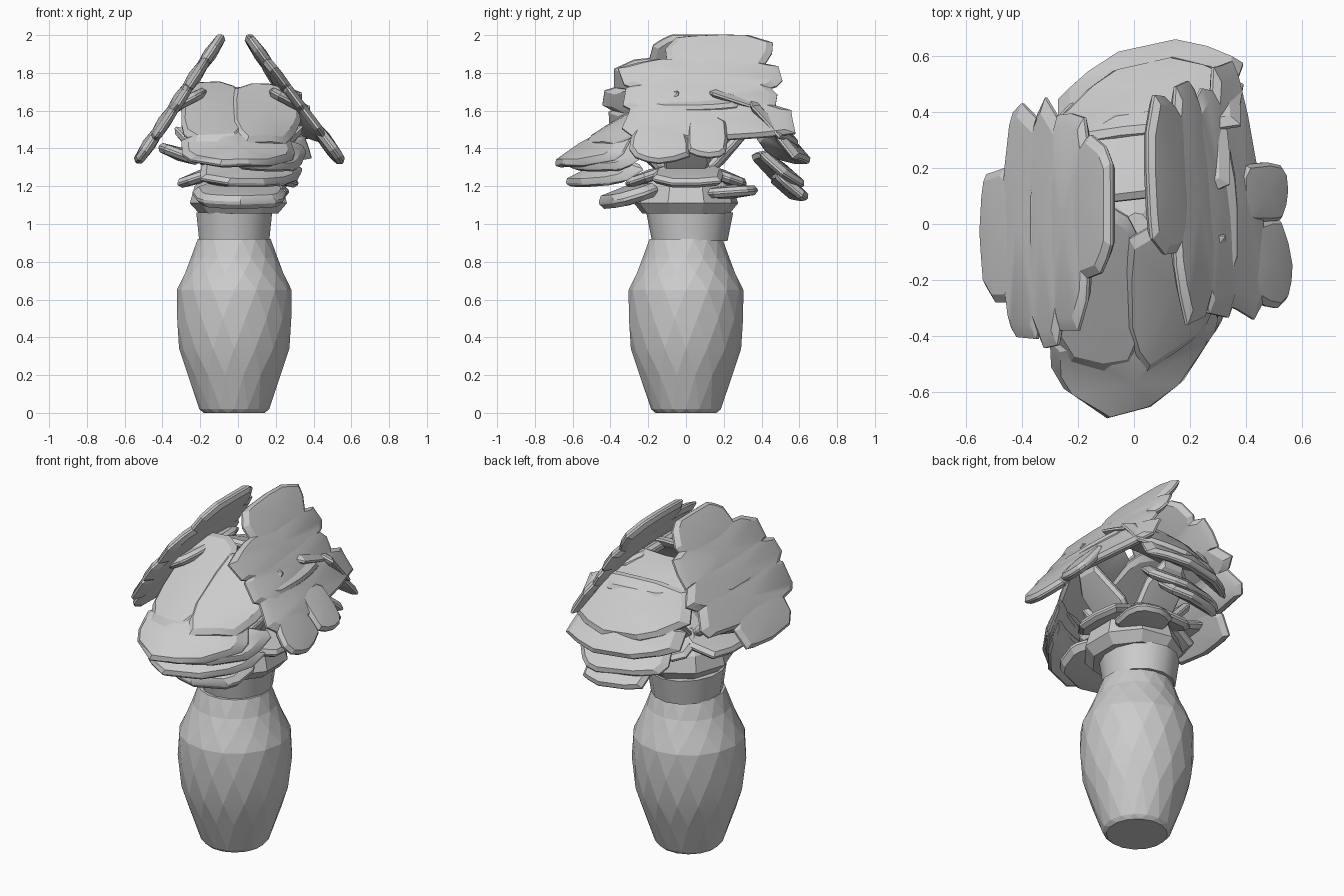
import bpy
import bmesh
import math
import random
from mathutils import Vector

random.seed(4)

cube = bpy.data.objects.get("Cube")
if cube:
    bpy.data.objects.remove(cube, do_unlink=True)

# One plain clay grey for everything
clay = bpy.data.materials.new("clay_grey")
clay.use_nodes = True
clay_colour = (0.6, 0.6, 0.6, 1)
clay.diffuse_color = clay_colour
clay.node_tree.nodes["Principled BSDF"].inputs["Base Color"].default_value = clay_colour


def finish(bm, name, smooth_angle):
    """Turn a bmesh into a named, shaded object."""
    bmesh.ops.recalc_face_normals(bm, faces=bm.faces)
    mesh = bpy.data.meshes.new(name)
    bm.to_mesh(mesh)
    bm.free()
    mesh.materials.append(clay)
    obj = bpy.data.objects.new(name, mesh)
    bpy.context.collection.objects.link(obj)
    bpy.ops.object.select_all(action="DESELECT")
    bpy.context.view_layer.objects.active = obj
    obj.select_set(True)
    bpy.ops.object.shade_smooth_by_angle(angle=math.radians(smooth_angle))


def bridge(bm, lower, upper):
    """Join two closed rings of equal length with triangles."""
    count = len(lower)
    for i in range(count):
        j = (i + 1) % count
        bm.faces.new((lower[i], lower[j], upper[i]))
        bm.faces.new((lower[j], upper[j], upper[i]))


def loft(name, sections, centre, sides, smooth_angle, twist=0):
    """Loft capped ellipses given as (z, radius x, radius y) around a centre."""
    bm = bmesh.new()
    rings = []
    for level, (z, rx, ry) in enumerate(sections):
        ring = []
        for i in range(sides):
            angle = math.tau * (i + 0.5 + twist * level) / sides
            ring.append(bm.verts.new((centre[0] + rx * math.cos(angle),
                                      centre[1] + ry * math.sin(angle), z)))
        rings.append(ring)
    for lower, upper in zip(rings, rings[1:]):
        bridge(bm, lower, upper)
    bm.faces.new(rings[0])
    bm.faces.new(rings[-1])
    finish(bm, name, smooth_angle)


def leaf(name, outward, span, top, bottom, yaw=0, curve=0, thickness=0.028, sides=13):
    """Thick, chipped leaf plate: span is sideways, top and bottom are (reach, height).

    Yaw turns the plate and curve wraps it around the vase axis.
    """
    outward = Vector(outward)
    lateral = Vector((abs(outward.y), abs(outward.x), 0))
    up = Vector((0, 0, 1))
    top, bottom = Vector(top), Vector(bottom)
    middle = (span[0] + span[1]) / 2
    half = (span[1] - span[0]) / 2
    slope = outward * (bottom.x - top.x) + up * (bottom.y - top.y)
    normal = slope.cross(lateral).normalized() * thickness

    def place(u, v):
        sideways = middle + half * u
        reach, height = top.lerp(bottom, (v + 1) / 2)
        reach *= 1 - yaw * sideways - curve * sideways ** 2
        return lateral * sideways + outward * reach + up * height

    # Rounded box outline with uneven, chipped corners
    outline = []
    for i in range(sides):
        angle = math.tau * (i + random.uniform(-0.3, 0.3)) / sides
        c, s = math.cos(angle), math.sin(angle)
        stretch = random.uniform(0.93, 1.09)
        u = math.copysign(abs(c) ** 0.8, c) * stretch
        v = math.copysign(abs(s) ** 0.6, s) * stretch
        outline.append((max(-1, min(1, u)), max(-1, min(1, v))))

    bm = bmesh.new()
    rings = []
    for scale, offset in ((0.88, -0.9), (1, -0.2), (1, 0.2), (0.88, 0.9)):
        rings.append([bm.verts.new(place(u * scale, v * scale) + normal * offset)
                      for u, v in outline])
    for lower, upper in zip(rings, rings[1:]):
        bridge(bm, lower, upper)

    # Slightly domed faces
    for ring, side in ((rings[0], -1.3), (rings[-1], 1.3)):
        hub = bm.verts.new(place(0, 0) + normal * side)
        for i in range(sides):
            bm.faces.new((ring[i - 1], ring[i], hub))
    finish(bm, name, 22)


# Vase body with a carved, faceted surface
body_profile = ((0, 0.165), (0.02, 0.185), (0.2, 0.25), (0.34, 0.292), (0.5, 0.308),
                (0.65, 0.304), (0.74, 0.265), (0.82, 0.23), (0.92, 0.197))
loft("vase_body", [(z, r, r) for z, r in body_profile], (-0.02, 0), 16, 9, twist=0.5)

# Neck flaring up to the rim
loft("vase_neck", [(0.91, 0.19, 0.2), (1.06, 0.206, 0.23)], (-0.02, 0.02), 14, 30)

# Leafy collar rising to the peak where the stems meet
loft("collar", [(1.055, 0.215, 0.235), (1.11, 0.265, 0.28), (1.2, 0.24, 0.25),
                (1.38, 0.04, 0.04)], (0.01, 0), 9, 15)
leaf("collar_front_lip", (0, -1, 0), (-0.24, 0.27), (0.16, 1.19), (0.46, 1.11),
     curve=3, thickness=0.04)
leaf("collar_back_lip", (0, 1, 0), (0, 0.27), (0.1, 1.16), (0.38, 1.18))

# Tall side fans: overlapping leaves stepping evenly down a slanted line
left, right, front, back = (1, 0, 0), (-1, 0, 0), (0, -1, 0), (0, 1, 0)
left_spans = ((-0.12, 0.46), (-0.36, 0.51), (-0.34, 0.51), (-0.34, 0.58), (-0.3, 0.02))
right_spans = ((-0.2, 0.32), (-0.38, 0.4), (-0.45, 0.45), (-0.41, 0.43), (-0.28, 0.2))
for side, outward, spans, peak, yaw in (("left", left, left_spans, 0.05, 0.2),
                                        ("right", right, right_spans, 0.08, 0)):
    start, end = Vector((peak, 2)), Vector((0.54, 1.32))
    for step, span in enumerate(spans):
        t = step * 0.175
        leaf(f"{side}_leaf_{step + 1}", outward, span,
             start.lerp(end, t), start.lerp(end, t + 0.3), yaw, 0.2)
    leaf(f"{side}_inner_leaf", outward, (-0.25, 0.3), (0.16, 1.71), (0.37, 1.6))
leaf("left_leaf_back", left, (0, 0.22), (0.37, 1.56), (0.54, 1.35))
leaf("right_lower_leaf", right, (-0.2, 0.12), (0.2, 1.33), (0.42, 1.41))

# Drooping front and back skirts: span, top, bottom
front_leaves = (
    ((-0.3, 0.04), (-0.07, 1.75), (0.52, 1.43)),
    ((-0.04, 0.33), (0, 1.74), (0.55, 1.42)),
    ((-0.3, 0.3), (0.42, 1.48), (0.68, 1.31)),
    ((-0.04, 0.36), (0.4, 1.43), (0.64, 1.29)),
    ((-0.2, 0.34), (0.4, 1.33), (0.63, 1.21)),
)
back_leaves = (
    ((-0.28, 0.34), (0.08, 1.71), (0.42, 1.6)),
    ((-0.28, 0.4), (0.32, 1.67), (0.57, 1.41)),
    ((-0.27, 0.4), (0.46, 1.5), (0.63, 1.32)),
    ((-0.2, 0.33), (0.38, 1.38), (0.6, 1.2)),
    ((-0.12, 0.26), (0.46, 1.27), (0.62, 1.13)),
)
for side, outward, leaves, yaw, curve in (("front", front, front_leaves, 0.45, 3.2),
                                          ("back", back, back_leaves, -0.49, 1.6)):
    for number, (span, top, bottom) in enumerate(leaves, 1):
        leaf(f"{side}_leaf_{number}", outward, span, top, bottom, yaw, curve)

# Broad stems rising from the collar, each with a low drooping leaf at its foot
for side, outward in (("left", left), ("right", right), ("front", front), ("back", back)):
    leaf(f"{side}_stem", outward, (-0.13, 0.13), (0.34, 1.52), (0.02, 1.18), sides=7)
    leaf(f"{side}_low_leaf", outward, (-0.18, 0.2), (0.05, 1.3), (0.32, 1.21), sides=9)
